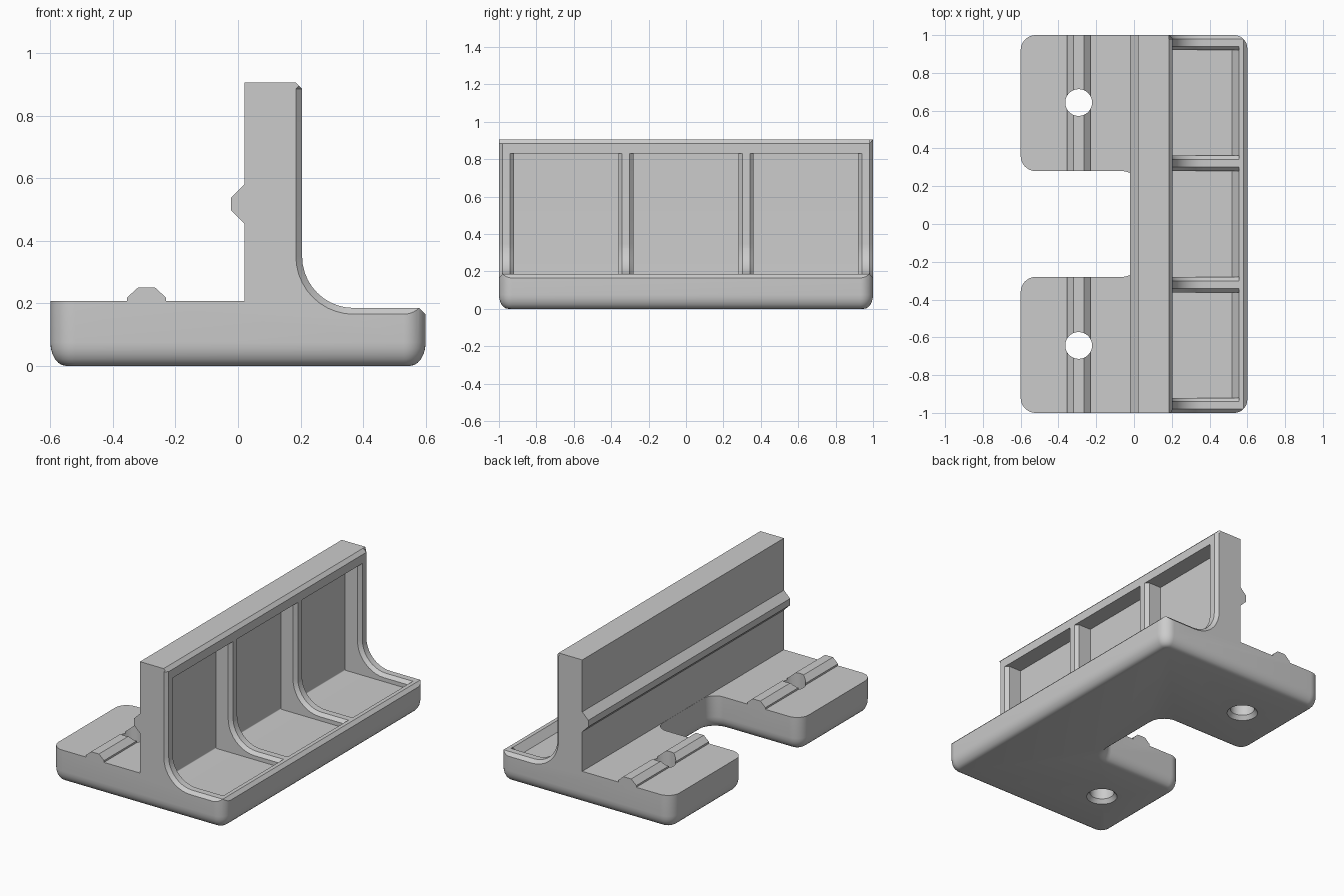
import bpy, bmesh
from math import sin, cos, pi, radians

if "Cube" in bpy.data.objects:
    bpy.data.objects.remove(bpy.data.objects["Cube"])

grey = bpy.data.materials.new("plain_grey")
grey.use_nodes = True
colour = (0.6, 0.6, 0.6, 1)
grey.diffuse_color = colour
grey.node_tree.nodes["Principled BSDF"].inputs["Base Color"].default_value = colour


def loft(name, rings):
    """Closed solid through rings that share one point count."""
    bm = bmesh.new()
    loops = [[bm.verts.new(p) for p in ring] for ring in rings]
    n = len(loops[0])
    for a, b in zip(loops, loops[1:]):
        for i in range(n):
            j = (i + 1) % n
            bm.faces.new((a[i], a[j], b[j], b[i]))
    bm.faces.new(loops[0])
    bm.faces.new(loops[-1])
    bmesh.ops.recalc_face_normals(bm, faces=bm.faces)
    mesh = bpy.data.meshes.new(name)
    bm.to_mesh(mesh)
    bm.free()
    mesh.materials.append(grey)
    obj = bpy.data.objects.new(name, mesh)
    bpy.context.collection.objects.link(obj)
    return obj


def combine(target, tool, operation):
    tool.hide_render = True
    mod = target.modifiers.new(operation.lower(), "BOOLEAN")
    mod.operation, mod.object, mod.solver = operation, tool, "EXACT"
    bpy.context.view_layer.objects.active = target
    bpy.ops.object.modifier_apply(modifier=mod.name)
    bpy.data.objects.remove(tool)


def arc(cx, cy, r, start, end, steps=10):
    angles = [radians(start + (end - start) * i / steps) for i in range(steps + 1)]
    return [(cx + r * cos(a), cy + r * sin(a)) for a in angles]


# Bracket section: d pulls the concave face into the material
def bracket(y, d):
    pts = [(-.65, -.1), (-.65, .207), (-.355, .207), (-.355, .218), (-.32, .25),
           (-.265, .25), (-.23, .218), (-.23, .207), (.02, .207),
           (.02, .455), (-.022, .497), (-.022, .538), (.02, .58),
           (.02, .906), (.184, .906), (.205 - d, .885)]
    pts += arc(.37, .35, .165 + d, 180, 270)
    pts += [(.58, .185 - d), (.63, .135 - d), (.63, -.1)]
    return [(x, y, z) for x, z in pts]


# Base outline with rounded corners, inset by d
def outline(z, d):
    pts = []
    for sx, sy, start, r in ((1, 1, 0, .07), (-1, 1, 90, .08),
                             (-1, -1, 180, .08), (1, -1, 270, .07)):
        pts += arc(sx * (.6 - r), sy * (1 - r), r - d, start, start + 90)
    return [(x, y, z) for x, y in pts]


# Slot outline: rounded mouth and filleted inner corners
def slot(z, d):
    half = [(-.75, .36)] + arc(-.52, .36, .08 - d, 180, 270)
    half += arc(-.061, .2, .08 + d, 90, 0)
    pts = half + [(x, -y) for x, y in reversed(half)]
    return [(x, y, z) for x, y in pts]


# Pocket section between the curved ribs
def pocket(y, xw, zf, r, xe):
    pts = [(xw, .83)] + arc(xw + r, zf + r, r, 180, 270)
    pts += [(xe, zf), (.557, max(.187, zf + .003)), (.557, .83)]
    return [(x, y, z) for x, z in pts]


def rib_edge(y, d):
    return pocket(y, .205 - d, .185 - d, .165 + d, .555)


bracket_body = loft("bracket_body", [bracket(-1.02, .04), bracket(-.98, 0),
                                     bracket(.98, 0), bracket(1.02, .04)])

# Rounded lower edge shared by the base and the slot
rounding = [(.05 * (1 - sin(t * pi / 12)), .075 * (1 - cos(t * pi / 12))) for t in range(7)]
combine(bracket_body, loft("base_outline", [outline(z, d) for d, z in rounding] + [outline(1, 0)]),
        "INTERSECT")
combine(bracket_body, loft("slot_cutter", [slot(-.05, .05)] + [slot(z, d) for d, z in rounding]
                           + [slot(.3, 0)]), "DIFFERENCE")

# Three pockets with chamfered rib edges
for a, b in ((-.92, -.362), (-.281, .281), (.362, .92)):
    rings = [rib_edge(a - .03, -.01), rib_edge(a, .02),
             pocket(a, .1, .14, .006, .52), pocket(b, .1, .14, .006, .52),
             rib_edge(b, .02), rib_edge(b + .03, -.01)]
    combine(bracket_body, loft("pocket_cutter", rings), "DIFFERENCE")

# Screw holes, countersunk from below
for side in (-1, 1):
    rings = [[(x, y, z) for x, y in arc(-.293, side * .643, r, 0, 348.75, 31)]
             for z, r in ((-.05, .09), (0, .09), (.025, .071), (.4, .071))]
    combine(bracket_body, loft("hole_cutter", rings), "DIFFERENCE")

bpy.ops.object.select_all(action="DESELECT")
bracket_body.select_set(True)
bpy.context.view_layer.objects.active = bracket_body
bpy.ops.object.shade_smooth_by_angle(angle=radians(30))
